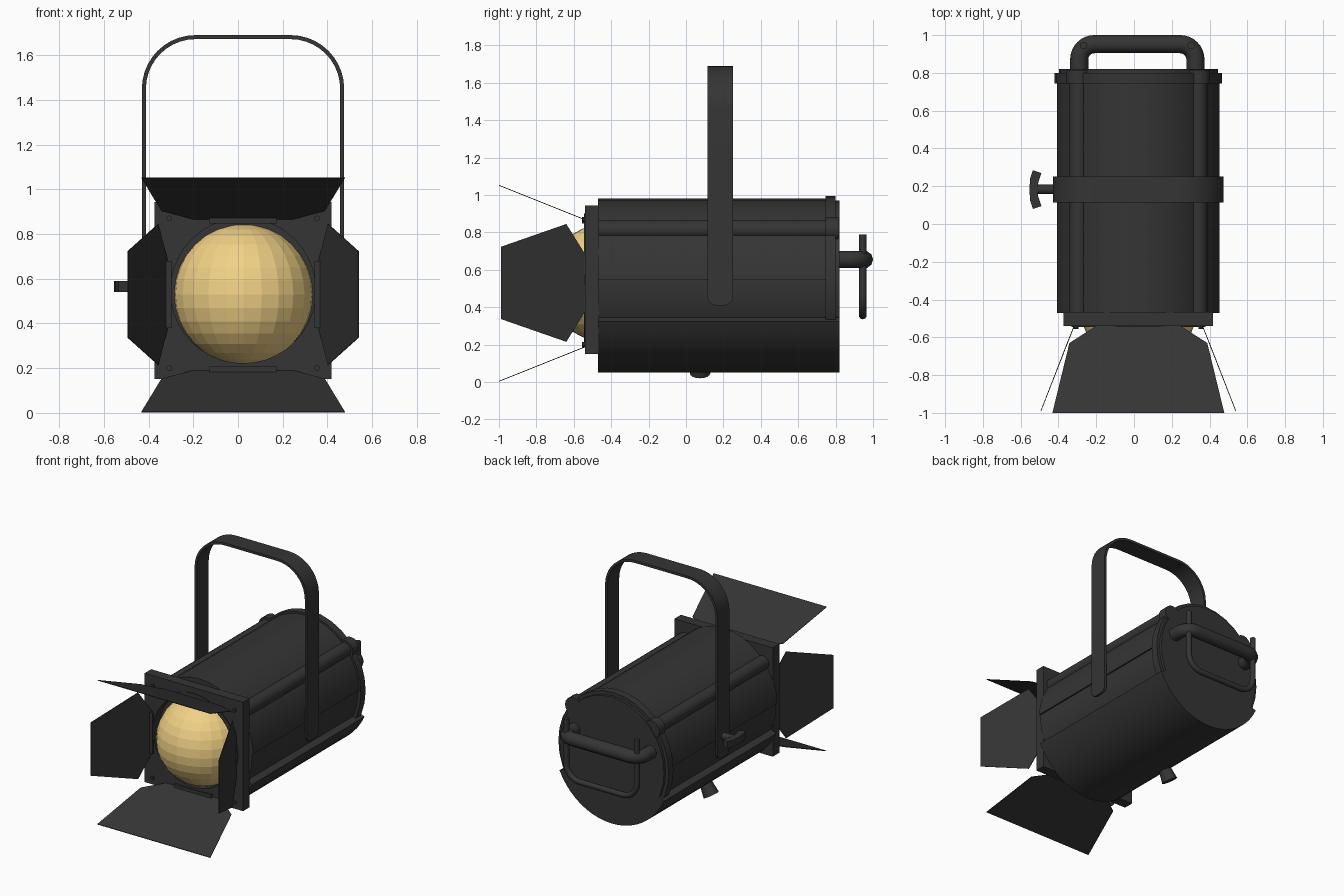
import bpy, bmesh
from math import sin, cos, pi, sqrt, radians, asin
from mathutils import Vector, Matrix

if "Cube" in bpy.data.objects:
    bpy.data.objects.remove(bpy.data.objects["Cube"])

CX, CZ, SX = 0.023, 0.53, 0.955      # body axis and sideways squash


def material(name, rgb):
    m = bpy.data.materials.new(name)
    m.diffuse_color = (*rgb, 1)
    m.use_nodes = True
    m.node_tree.nodes["Principled BSDF"].inputs["Base Color"].default_value = m.diffuse_color
    return m


BLACK = material("black_paint", (0.035, 0.035, 0.035))
AMBER = material("amber_lens", (0.88, 0.64, 0.24))


def finish(name, bm, mat=BLACK, smooth=True):
    bmesh.ops.recalc_face_normals(bm, faces=bm.faces[:])
    me = bpy.data.meshes.new(name)
    bm.to_mesh(me)
    bm.free()
    me.materials.append(mat)
    ob = bpy.data.objects.new(name, me)
    bpy.context.collection.objects.link(ob)
    bpy.ops.object.select_all(action='DESELECT')
    bpy.context.view_layer.objects.active = ob
    ob.select_set(True)
    if smooth:
        bpy.ops.object.shade_smooth_by_angle(angle=radians(32))
    return ob


def extrude_poly(pts, offset):
    bm = bmesh.new()
    face = bm.faces.new([bm.verts.new(p) for p in pts])
    ext = bmesh.ops.extrude_face_region(bm, geom=[face])
    bmesh.ops.translate(bm, vec=offset, verts=[v for v in ext['geom'] if isinstance(v, bmesh.types.BMVert)])
    return bm


def prism(name, xz, y0, y1):
    return finish(name, extrude_poly([(x, y0, z) for x, z in xz], (0, y1 - y0, 0)))


def arc(r, a0, a1, n, cx=CX, cz=CZ, sx=SX):
    return [(cx + sx * r * cos(a0 + (a1 - a0) * i / n), cz + r * sin(a0 + (a1 - a0) * i / n)) for i in range(n + 1)]


def circle(r, n=32, **k):
    return arc(r, 0, 2 * pi, n, **k)[:-1]


def rod(name, a, b, r1, r2=None, n=16):
    a, b = Vector(a), Vector(b)
    bm = bmesh.new()
    rot = (b - a).to_track_quat('Z', 'Y').to_matrix().to_4x4()
    bmesh.ops.create_cone(bm, cap_ends=True, segments=n, radius1=r1, radius2=r1 if r2 is None else r2,
                          depth=(b - a).length, matrix=Matrix.Translation((a + b) / 2) @ rot)
    return finish(name, bm)


def box(name, lo, hi):
    x0, y0, z0 = lo
    x1, y1, z1 = hi
    return prism(name, [(x0, z0), (x1, z0), (x1, z1), (x0, z1)], y0, y1)


def ring(name, outer, inner, y0, y1, n=40):
    """Frame with a round hole; outer(angle) gives its outline."""
    bm = bmesh.new()
    loops = []
    for fn, y in ((outer, y0), (outer, y1), (inner, y1), (inner, y0)):
        loops.append([bm.verts.new((CX + fn(2 * pi * i / n) * cos(2 * pi * i / n), y,
                                    CZ + 0.017 + fn(2 * pi * i / n) * sin(2 * pi * i / n))) for i in range(n)])
    for k in range(4):
        for i in range(n):
            j = (i + 1) % n
            p, q = loops[k], loops[(k + 1) % 4]
            bm.faces.new((p[i], p[j], q[j], q[i]))
    return finish(name, bm)


def fillet(pts, r, n=8):
    """Round the right-angled inner corners of a path."""
    pts = [Vector(p) for p in pts]
    out = [pts[0]]
    for a, b, c in zip(pts, pts[1:], pts[2:]):
        u, w = (a - b).normalized(), (c - b).normalized()
        o = b + (u + w) * r
        out += [o - w * r * cos(pi / 2 * i / n) - u * r * sin(pi / 2 * i / n) for i in range(n + 1)]
    return out + [pts[-1]]


def tube(name, path, r):
    cu = bpy.data.curves.new(name, 'CURVE')
    cu.dimensions = '3D'
    cu.bevel_depth, cu.bevel_resolution, cu.use_fill_caps = r, 3, True
    sp = cu.splines.new('POLY')
    sp.points.add(len(path) - 1)
    for p, co in zip(sp.points, path):
        p.co = (*co, 1)
    cu.materials.append(BLACK)
    ob = bpy.data.objects.new(name, cu)
    bpy.context.collection.objects.link(ob)
    bpy.ops.object.select_all(action='DESELECT')
    bpy.context.view_layer.objects.active = ob
    ob.select_set(True)
    bpy.ops.object.convert(target='MESH')
    bpy.ops.object.shade_smooth_by_angle(angle=radians(40))


# Housing: inner drum, slightly larger upper shell, lower trough
prism("housing_drum", circle(0.44), -0.47, 0.80)
prism("upper_shell", arc(0.45, 0.04, pi - 0.04, 18), -0.47, 0.80)
lip = asin(0.205 / 0.48)
prism("lower_trough", arc(0.48, pi + lip, 2 * pi - lip, 20, sx=0.97)
      + arc(0.43, 2 * pi - lip, pi + lip, 20, sx=0.97), -0.47, 0.82)

# Rear cap and back panel
prism("rear_cap", circle(0.465), 0.745, 0.80)
prism("back_panel", circle(0.44), 0.79, 0.82)

# Long corner ribs with wider ends on the cap
for side, s in (("left", -1), ("right", 1)):
    x, z = CX + s * 0.315, CZ + 0.285
    prism(f"{side}_corner_rib", circle(0.05, 16, cx=x, cz=z, sx=1), -0.47, 0.76)
    prism(f"{side}_rib_cap", circle(0.065, 16, cx=x, cz=z, sx=1), 0.745, 0.815)

# Square front frame, accessory ring
ring("front_frame", lambda a: 0.396 / max(abs(cos(a)), abs(sin(a))), lambda a: 0.325, -0.54, -0.465)
ring("accessory_ring", lambda a: 0.355, lambda a: 0.325, -0.546, -0.53)

# Lens
bm = bmesh.new()
bmesh.ops.create_uvsphere(bm, u_segments=24, v_segments=16, radius=0.315,
                          matrix=Matrix.Translation((CX + 0.002, -0.43, CZ)))
finish("lens", bm, AMBER, smooth=False)

# Barn doors with hinge strips
T = 0.004
for name, s in (("top", 1), ("bottom", -1)):
    half = [(0.225, -0.54, 0.342), (0.365, -0.63, 0.378), (0.455, -1.0, 0.526)]
    pts = [(CX + x, y, 0.528 + s * z) for x, y, z in half] + [(CX - x, y, 0.528 + s * z) for x, y, z in half[::-1]]
    finish(f"{name}_barn_door", extrude_poly(pts, (0, 0, -s * T)), smooth=False)
    z = 0.528 + s * 0.332
    box(f"{name}_hinge", (CX - 0.15, -0.556, z - 0.012), (CX + 0.15, -0.535, z + 0.012))
for name, s in (("left", -1), ("right", 1)):
    half = [(0.342, -0.54, 0.155), (0.382, -0.64, 0.315), (0.518, -0.99, 0.193)]
    pts = [(CX + s * x, y, CZ + z) for x, y, z in half] + [(CX + s * x, y, CZ - z) for x, y, z in half[::-1]]
    finish(f"{name}_barn_door", extrude_poly(pts, (-s * T, 0, 0)), smooth=False)
    x = CX + s * 0.332
    box(f"{name}_hinge", (x - 0.012, -0.556, CZ - 0.15), (x + 0.012, -0.535, CZ + 0.15))
    for level, z in (("lower", 0.2), ("upper", 0.87)):
        rod(f"{name}_{level}_frame_screw", (CX + s * 0.33, -0.555, z), (CX + s * 0.33, -0.53, z), 0.013, n=10)

# Yoke strap with rounded lower ends
outer = fillet([(-0.43, 0.41), (-0.43, 1.69), (0.475, 1.69), (0.475, 0.41)], 0.24, 10)
inner = fillet([(-0.412, 0.41), (-0.412, 1.672), (0.457, 1.672), (0.457, 0.41)], 0.222, 10)
bm = extrude_poly([(p.x, 0.115, p.y) for p in outer + inner[::-1]], (0, 0.137, 0))
ends = [e for e in bm.edges if all(v.co.z < 0.42 for v in e.verts)
        and abs(e.verts[0].co.x - e.verts[1].co.x) > 0.01]
bmesh.ops.bevel(bm, geom=ends, offset=0.045, segments=5, profile=0.5, affect='EDGES')
finish("yoke", bm)

# Yoke wing knob
wing = [(-.535, .285), (-.55, .24), (-.554, .183), (-.55, .125), (-.535, .08),
        (-.49, .095), (-.508, .15), (-.513, .183), (-.508, .215), (-.49, .27)]
finish("knob_wing", extrude_poly([(x, y, 0.54) for x, y in wing], (0, 0, 0.05)))
rod("knob_stem", (-0.53, 0.183, 0.565), (-0.40, 0.183, 0.565), 0.025)

# Rear grab handle and thin wire bail
tube("rear_handle", fillet([(-0.29, 0.80, 0.655), (-0.29, 0.952, 0.655),
                            (0.325, 0.952, 0.655), (0.325, 0.80, 0.655)], 0.08), 0.048)
tube("wire_bail", fillet([(-0.267, 0.945, 0.79), (-0.267, 0.945, 0.355),
                          (0.302, 0.945, 0.355), (0.302, 0.945, 0.79)], 0.11), 0.02)

# Focus knob under the left side
d = Vector((-cos(radians(60)), 0, -sin(radians(60))))
c = Vector((CX, 0.075, CZ))
rod("focus_knob", c + d * 0.45, c + d * 0.557, 0.04, 0.055)
